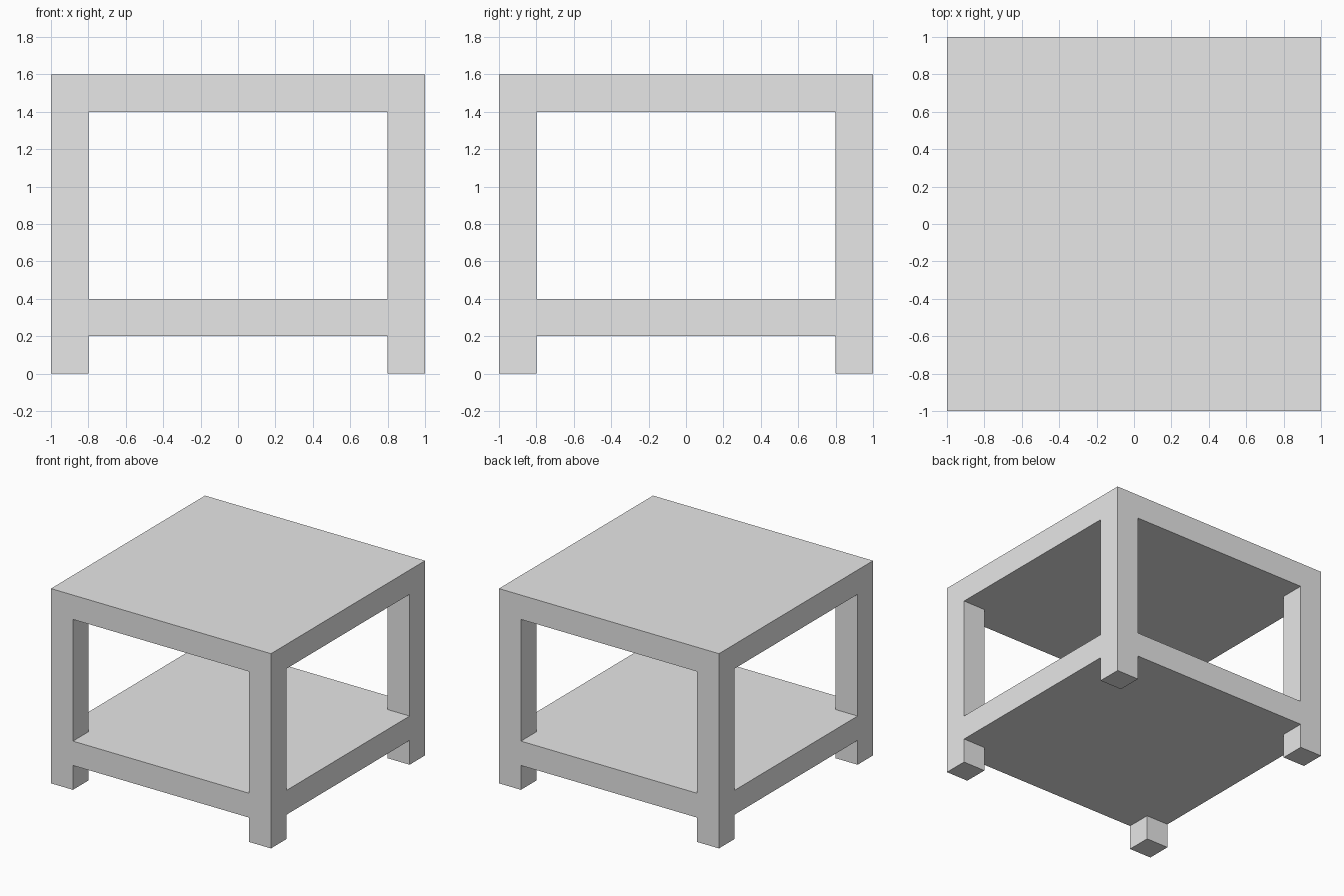
import bpy
import bmesh
from mathutils import Vector

default_cube = bpy.data.objects.get("Cube")
if default_cube:
    bpy.data.objects.remove(default_cube, do_unlink=True)

HALF = 1.0      # half the table width
THICK = 0.2     # thickness of legs, shelf and top
SHELF_Z = 0.2   # underside of the shelf
TOP_Z = 1.4     # underside of the top

grey = bpy.data.materials.new("plain_grey")
grey.use_nodes = True
grey.diffuse_color = (0.8, 0.8, 0.8, 1)
grey.node_tree.nodes["Principled BSDF"].inputs["Base Color"].default_value = (0.8, 0.8, 0.8, 1)

# Grid lines that divide the table into legs, shelf, top and open space
plan = [-HALF, -HALF + THICK, HALF - THICK, HALF]
levels = [0, SHELF_Z, SHELF_Z + THICK, TOP_Z, TOP_Z + THICK]
lines = (plan, plan, levels)


def is_solid(cell):
    i, j, k = cell
    if not (0 <= i < 3 and 0 <= j < 3 and 0 <= k < 4):
        return False
    is_leg = i != 1 and j != 1
    is_slab = k in (1, 3)
    return is_leg or is_slab


def add_side(bm, cell, axis, step):
    """Add the wall of a cell that faces along one axis."""
    u, v = (axis + 1) % 3, (axis + 2) % 3
    corners = []
    for du, dv in ((0, 0), (1, 0), (1, 1), (0, 1)):
        p = Vector()
        p[axis] = lines[axis][cell[axis] + (step > 0)]
        p[u] = lines[u][cell[u] + du]
        p[v] = lines[v][cell[v] + dv]
        corners.append(bm.verts.new(p))
    bm.faces.new(corners if step > 0 else corners[::-1])


# One continuous shell: four legs, low shelf and flush top
bm = bmesh.new()
cells = [(i, j, k) for i in range(3) for j in range(3) for k in range(4)]
for cell in filter(is_solid, cells):
    for axis in range(3):
        for step in (-1, 1):
            neighbour = list(cell)
            neighbour[axis] += step
            if not is_solid(neighbour):
                add_side(bm, cell, axis, step)

# Weld the walls and merge flat areas into single faces
bmesh.ops.remove_doubles(bm, verts=bm.verts, dist=0.001)
bmesh.ops.dissolve_limit(bm, angle_limit=0.01, verts=bm.verts, edges=bm.edges)

mesh = bpy.data.meshes.new("side_table")
bm.to_mesh(mesh)
bm.free()
mesh.materials.append(grey)
table = bpy.data.objects.new("side_table", mesh)
bpy.context.collection.objects.link(table)
